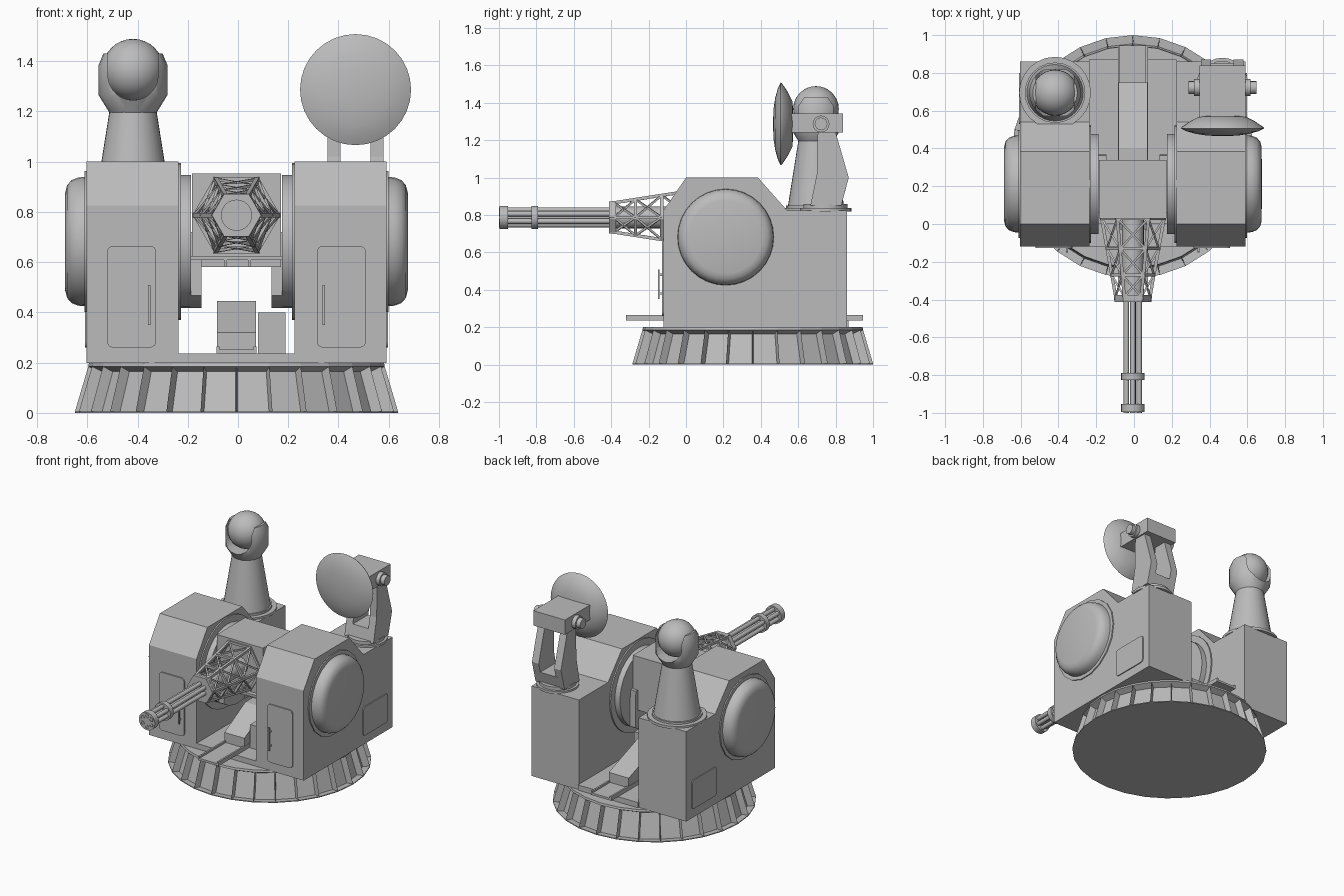
import bpy, bmesh, math
from mathutils import Vector, Matrix

if "Cube" in bpy.data.objects:
    bpy.data.objects.remove(bpy.data.objects["Cube"])

grey = bpy.data.materials.new("plain_grey")
grey.diffuse_color = (0.5, 0.5, 0.5, 1)
grey.use_nodes = True
grey.node_tree.nodes["Principled BSDF"].inputs["Base Color"].default_value = grey.diffuse_color
X0 = -0.006            # centre line of the turret
GZ = 0.787             # height of the gun axis
PY, PZ = 0.212, 0.682  # elevation pivot


def finish(name, bm, smooth=False):
    bmesh.ops.remove_doubles(bm, verts=bm.verts, dist=1e-5)
    bmesh.ops.recalc_face_normals(bm, faces=bm.faces)
    me = bpy.data.meshes.new(name)
    bm.to_mesh(me)
    bm.free()
    me.materials.append(grey)
    ob = bpy.data.objects.new(name, me)
    bpy.context.collection.objects.link(ob)
    if smooth:
        bpy.ops.object.select_all(action='DESELECT')
        ob.select_set(True)
        bpy.context.view_layer.objects.active = ob
        bpy.ops.object.shade_smooth_by_angle(angle=math.radians(32))
    return ob


def place(axis, a, b, h):
    return {'x': (h, a, b), 'y': (a, h, b), 'z': (a, b, h)}[axis]


def prism(name, pts, axis, lo, hi):
    """Extrude a 2D outline along an axis."""
    bm = bmesh.new()
    A = [bm.verts.new(place(axis, a, b, lo)) for a, b in pts]
    B = [bm.verts.new(place(axis, a, b, hi)) for a, b in pts]
    bm.faces.new(A)
    bm.faces.new(B)
    n = len(pts)
    for i in range(n):
        j = (i + 1) % n
        bm.faces.new((A[i], A[j], B[j], B[i]))
    return finish(name, bm)


def box(name, x0, x1, y0, y1, z0, z1):
    return prism(name, [(x0, y0), (x1, y0), (x1, y1), (x0, y1)], 'z', z0, z1)


def lathe(name, prof, axis, ca, cb, segs=32, smooth=True):
    """Revolve (radius, height) points about an axis through (ca, cb)."""
    bm = bmesh.new()
    rings = []
    for r, h in prof:
        rings.append([bm.verts.new(place(axis, ca + r * math.cos(math.tau * k / segs),
                                         cb + r * math.sin(math.tau * k / segs), h))
                      for k in range(segs)])
    for p, q in zip(rings, rings[1:]):
        for k in range(segs):
            m = (k + 1) % segs
            bm.faces.new((p[k], p[m], q[m], q[k]))
    for ring, (r, h) in ((rings[0], prof[0]), (rings[-1], prof[-1])):
        if r > 1e-4:
            bm.faces.new(ring)
    return finish(name, bm, smooth)


def cyl(name, r, h0, h1, axis, ca, cb, segs=32):
    return lathe(name, [(r, h0), (r, h1)], axis, ca, cb, segs)


def rounded(a0, a1, b0, b1, r):
    pts = []
    for i, (a, b) in enumerate(((a1 - r, b1 - r), (a0 + r, b1 - r), (a0 + r, b0 + r), (a1 - r, b0 + r))):
        for k in range(5):
            t = math.radians(90 * i + 22.5 * k)
            pts.append((a + r * math.cos(t), b + r * math.sin(t)))
    return pts


def bars(name, segments, w):
    bm = bmesh.new()
    for p, q in segments:
        p, q = Vector(p), Vector(q)
        d = q - p
        bmesh.ops.create_cube(bm, size=1, matrix=Matrix.LocRotScale(
            (p + q) / 2, d.to_track_quat('Z', 'Y'), Vector((w, w, d.length + w * 0.5))))
    return finish(name, bm)


# Ribbed base ring: recessed panels around a cone
base = lathe("base_ring", [(0.643, 0), (0.643, 0.006), (0.59, 0.185), (0.587, 0.2)], 'z', X0, 0.357, 28, False)
bm = bmesh.new()
bm.from_mesh(base.data)
bm.normal_update()
panels = [f for f in bm.faces if len(f.verts) == 4 and f.calc_area() > 0.01]
bmesh.ops.inset_individual(bm, faces=panels, thickness=0.012, depth=-0.045)
bm.to_mesh(base.data)
bm.free()

# Floor, feed tray and ammunition chute between the housings
box("floor", X0 - 0.232, X0 + 0.232, -0.12, 0.87, 0.19, 0.237)
box("feed_tray", -0.085, 0.073, -0.32, 0.945, 0.237, 0.252)
for n, x in (("left", -0.085), ("right", 0.061)):
    box("tray_rail_" + n, x, x + 0.012, -0.32, 0.945, 0.25, 0.265)
prism("feed_chute", [(-0.03, 0.25), (-0.03, 0.32), (0.2, 0.445), (0.4, 0.445), (0.75, 0.32), (0.75, 0.25)],
      'x', -0.083, 0.071)
box("equipment_box", 0.08, 0.19, 0.02, 0.3, 0.237, 0.4)

# Side housings with drums, doors and hatches, one per side
outline = [(-0.12, 0.198), (0.86, 0.198), (0.86, 0.825), (0.54, 0.825), (0.385, 1.0), (0.0, 1.0), (-0.12, 0.825)]
for side, s in (("left", -1), ("right", 1)):
    def X(v):
        return X0 + s * v
    prism(side + "_housing", outline, 'x', X(0.23), X(0.597))
    cyl(side + "_dome_ring", 0.285, X(0.59), X(0.605), 'x', PY, PZ, 18)
    lathe(side + "_dome", [(0.258, X(0.6)), (0.255, X(0.63)), (0.245, X(0.656)), (0.225, X(0.674)),
                           (0.195, X(0.682)), (0, X(0.683))], 'x', PY, PZ, 32)
    cyl(side + "_pivot_plate", 0.312, X(0.235), X(0.221), 'x', PY, PZ, 32)
    cyl(side + "_pivot_drum", 0.265, X(0.225), X(0.182), 'x', PY, PZ, 32)
    lobe = [(PY + 0.265 * math.sin(math.radians(a)), PZ - 0.265 * math.cos(math.radians(a)))
            for a in range(-36, 37, 8)]
    prism(side + "_pivot_lobe", lobe + [(PY + 0.15, 0.72), (PY - 0.15, 0.72)], 'x', X(0.185), X(0.14))
    # front door with handle
    d = sorted((X(0.32), X(0.515)))
    prism(side + "_door", rounded(d[0], d[1], 0.26, 0.665, 0.025), 'y', -0.128, -0.115)
    h = X(0.348)
    box(side + "_door_handle", h - 0.005, h + 0.005, -0.15, -0.142, 0.35, 0.51)
    for k, z in enumerate((0.375, 0.475)):
        box(f"{side}_handle_post_{k}", h - 0.005, h + 0.005, -0.145, -0.12, z, z + 0.012)
    # hatch low on the outer side
    prism(side + "_side_hatch", rounded(0.53, 0.8, 0.26, 0.46, 0.02), 'x', X(0.59), X(0.604))

# Gun cradle
box("gun_cradle", X0 - 0.178, X0 + 0.178, 0.03, 0.34, 0.617, 0.953)
box("cradle_shelf", X0 - 0.185, X0 + 0.185, 0.0, 0.34, 0.608, 0.625)
box("cradle_underside", X0 - 0.14, X0 + 0.178, 0.04, 0.34, 0.58, 0.61)
for k, x in enumerate((-0.055, 0.04)):
    box(f"cradle_lug_{k}", x, x + 0.012, 0.0, 0.06, 0.58, 0.62)


# Hexagonal lattice frame around the barrels
def hexpt(k, y):
    r = (0.143 - 0.155 * (0.03 - y)) / math.cos(math.pi / 6)
    t = math.radians(60 * k)
    return (X0 + r * math.cos(t), y, GZ + r * math.sin(t))


stations = (0.03, -0.13, -0.27, -0.385)
frame = []
cross = []
for k in range(6):
    frame.append((hexpt(k, 0.03), hexpt(k, -0.4)))
    for y in stations:
        frame.append((hexpt(k, y), hexpt(k + 1, y)))
    for a, b in zip(stations, stations[1:]):
        cross += [(hexpt(k, a), hexpt(k + 1, b)), (hexpt(k + 1, a), hexpt(k, b))]
bars("lattice_frame", frame, 0.017)
bars("lattice_braces", cross, 0.011)
lathe("lattice_collar", [(0.1, -0.375), (0.098, -0.412)], 'y', X0, GZ, 6, False)
cyl("barrel_sleeve", 0.058, -0.4, 0.05, 'y', X0, GZ, 24)

# Rotary barrels and clamps
for k in range(6):
    t = math.radians(60 * k + 30)
    bx, bz = X0 + 0.039 * math.cos(t), GZ + 0.039 * math.sin(t)
    lathe(f"barrel_{k}", [(0.0145, -0.38), (0.0145, -1.0), (0.009, -1.0), (0.009, -0.96), (0, -0.96)],
          'y', bx, bz, 12)
cyl("barrel_core", 0.016, -0.995, -0.38, 'y', X0, GZ, 12)
for n, a, b in (("muzzle", -0.996, -0.952), ("middle", -0.825, -0.79)):
    lathe(n + "_clamp", [(0.05, a), (0.062, a), (0.062, b), (0.03, b), (0.03, a + 0.015), (0.05, a + 0.015), (0.05, a)],
          'y', X0, GZ, 24)

# Tracking ball on a conical tower
TX, TY, TZ = -0.418, 0.695, 1.367
lathe("tower_flange", [(0.19, 0.82), (0.19, 0.838), (0.16, 0.838), (0.16, 0.852)], 'z', TX, TY, 24)
lathe("tower_cone", [(0.153, 0.83), (0.094, 1.2)], 'z', TX, TY, 32)
yoke = lathe("ball_yoke", [(0.094, 1.195), (0.1, 1.205), (0.137, 1.265), (0.137, 1.385), (0.118, 1.43), (0, 1.43)],
             'z', TX, TY, 24)
slot = [(TX + 0.1, 1.6)] + [(TX + 0.1 * math.cos(math.radians(a)), 1.345 - 0.1 * math.sin(math.radians(a)))
                            for a in range(0, 181, 12)] + [(TX - 0.1, 1.6)]
cutter = prism("yoke_cutter", slot, 'y', TY - 0.4, TY + 0.4)
mod = yoke.modifiers.new("slot", 'BOOLEAN')
mod.object = cutter
mod.operation = 'DIFFERENCE'
mod.solver = 'EXACT'
bpy.context.view_layer.objects.active = yoke
bpy.ops.object.modifier_apply(modifier=mod.name)
bpy.data.objects.remove(cutter)
lathe("tracking_ball", [(0.122 * math.sin(math.pi * k / 16), TZ - 0.122 * math.cos(math.pi * k / 16))
                        for k in range(17)], 'z', TX, TY, 32)

# Search dish on a forked mast
DX, DZ = 0.468, 1.287
lathe("dish_turntable", [(0.135, 0.82), (0.135, 0.838), (0.118, 0.838), (0.118, 0.86)], 'z', DX, 0.745, 24)
arm = [(0.665, 0.85), (0.83, 0.85), (0.87, 1.0), (0.795, 1.26), (0.705, 1.26), (0.70, 1.02)]
for n, s in (("left", -1), ("right", 1)):
    prism(n + "_mast_arm", arm, 'x', DX + s * 0.06, DX + s * 0.112)
    lathe(n + "_trunnion", [(0.045, DX + s * 0.11), (0.045, DX + s * 0.15), (0.034, DX + s * 0.15),
                            (0.034, DX + s * 0.18)], 'x', 0.722, DZ, 16)
prism("mast_foot", [(0.665, 0.85), (0.83, 0.85), (0.853, 0.935), (0.683, 0.935)], 'x', DX - 0.1, DX + 0.1)
box("dish_head", DX - 0.122, DX + 0.122, 0.565, 0.84, 1.24, 1.343)
lathe("dish", [(0, 0.465), (0.08, 0.468), (0.14, 0.477), (0.19, 0.491), (0.221, 0.506), (0.217, 0.513),
               (0.17, 0.545), (0.12, 0.57), (0, 0.574)], 'y', DX, DZ, 32)
